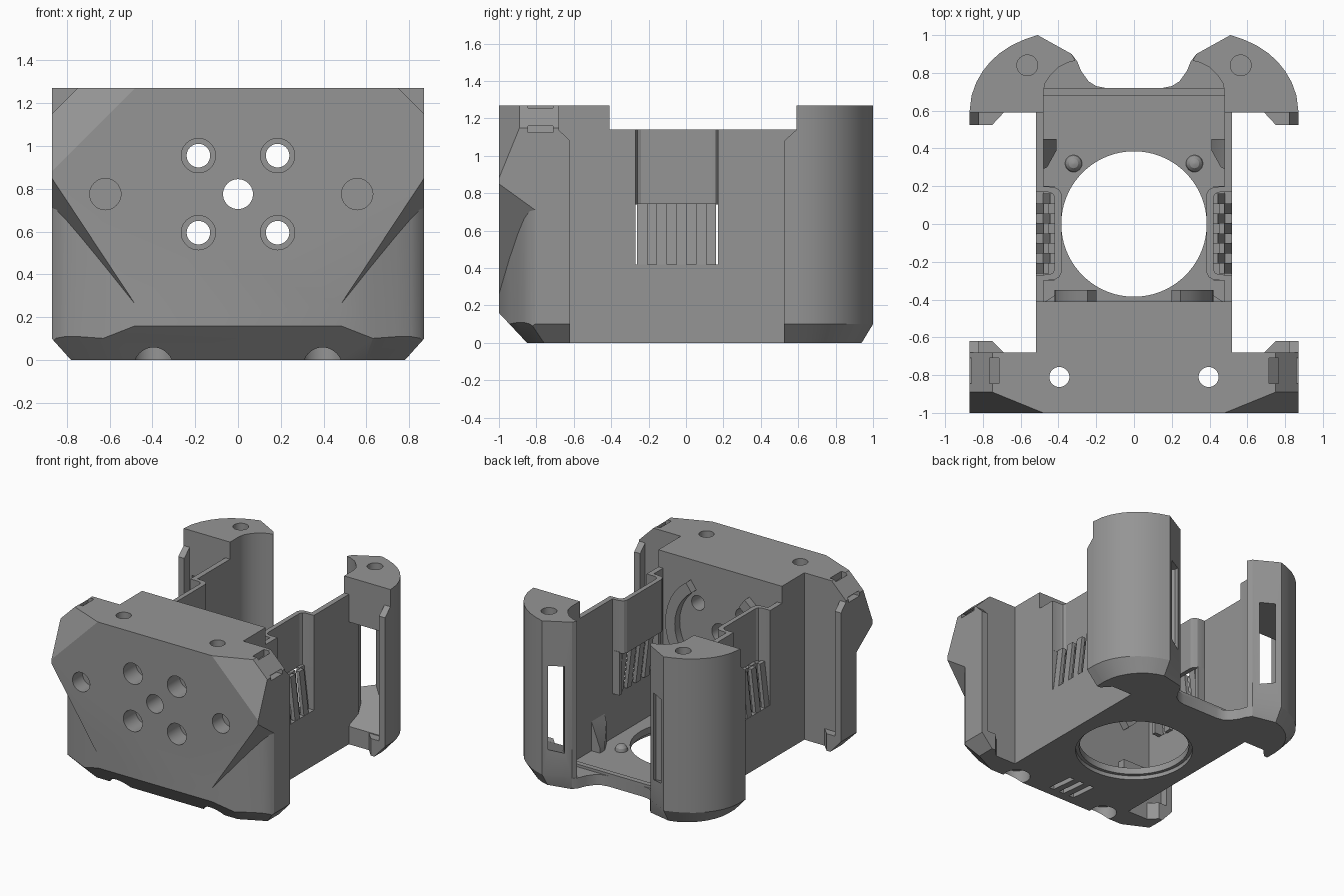
import bpy, bmesh, math
from mathutils import Vector, Matrix

if "Cube" in bpy.data.objects:
    bpy.data.objects.remove(bpy.data.objects["Cube"])

grey = bpy.data.materials.new("plain_grey")
grey.diffuse_color = (0.3, 0.3, 0.3, 1)
grey.use_nodes = True
grey.node_tree.nodes["Principled BSDF"].inputs["Base Color"].default_value = grey.diffuse_color


def fix_normals(bm):
    bmesh.ops.recalc_face_normals(bm, faces=bm.faces)
    if bm.calc_volume(signed=True) < 0:
        bmesh.ops.reverse_faces(bm, faces=bm.faces)


def link(name, me):
    ob = bpy.data.objects.new(name, me)
    bpy.context.collection.objects.link(ob)
    return ob


def add(name, bm):
    fix_normals(bm)
    me = bpy.data.meshes.new(name)
    bm.to_mesh(me)
    bm.free()
    me.materials.append(grey)
    return link(name, me)


def loft_bm(rings):
    bm = bmesh.new()
    vs = [[bm.verts.new(p) for p in r] for r in rings]
    n = len(vs[0])
    bm.faces.new(vs[0])
    bm.faces.new(vs[-1])
    for a, b in zip(vs, vs[1:]):
        for i in range(n):
            bm.faces.new((a[i], a[(i + 1) % n], b[(i + 1) % n], b[i]))
    fix_normals(bm)
    return bm


def loft(name, rings):
    return add(name, loft_bm(rings))


def prism(name, pts, z0, z1, s=1):
    return loft(name, [[(s * x, y, z) for x, y in pts] for z in (z0, z1)])


def box(name, x0, x1, y0, y1, z0, z1, s=1):
    return prism(name, [(x0, y0), (x1, y0), (x1, y1), (x0, y1)], z0, z1, s)


def rod(name, c, r, a, b, axis, n=40):
    """Cylinder from a to b along axis, centred on c in the other two."""
    rings = []
    for t in (a, b):
        ring = []
        for i in range(n):
            u = c[0] + r * math.cos(2 * math.pi * i / n)
            v = c[1] + r * math.sin(2 * math.pi * i / n)
            ring.append((u, t, v) if axis == 'y' else (u, v, t))
        rings.append(ring)
    return loft(name, rings)


def cut(ob, cutters):
    for c in cutters:
        m = ob.modifiers.new("cut", 'BOOLEAN')
        m.operation, m.solver, m.object = 'DIFFERENCE', 'EXACT', c
    dg = bpy.context.evaluated_depsgraph_get()
    me = bpy.data.meshes.new_from_object(ob.evaluated_get(dg))
    ob.modifiers.clear()
    ob.data = me
    for c in cutters:
        bpy.data.objects.remove(c)


# Front block: T-shaped plan, trimmed by chamfer planes
half = [(0.87, -1), (0.87, -0.68), (0.52, -0.68), (0.52, -0.41)]
plan = half + [(-x, y) for x, y in reversed(half)]
bm = loft_bm([[(x, y, z) for x, y in plan] for z in (0, 1.27)])
planes = [((0, -1, 0.16), (0, -0.16, -0.15))]
for s in (1, -1):
    planes += [((s * 0.87, 0, 0.1), (s * 0.1, 0, -0.09)),
               ((s * 0.75, -0.885, 0.1), (s * 0.44, -0.9, -1)),
               ((s * 0.75, 0, 1.27), (s, 0, 1)),
               ((s * 0.48, -1, 1.27), (s * 0.0429, -0.1053, 0.0429))]
for co, no in planes:
    bmesh.ops.bisect_plane(bm, geom=bm.verts[:] + bm.edges[:] + bm.faces[:], dist=1e-5,
                           plane_co=co, plane_no=Vector(no).normalized(), clear_outer=True)
    bmesh.ops.holes_fill(bm, edges=[e for e in bm.edges if e.is_boundary])
block = add("front_block", bm)

cutters = [rod("c", (0, 0.775), 0.07, -1.1, -0.3, 'y')]
for x in (-0.185, 0.185):
    for z in (0.595, 0.955):
        cutters += [rod("c", (x, z), 0.055, -1.1, -0.3, 'y'),
                    rod("c", (x, z), 0.08, -1.1, -0.85, 'y')]
for x in (-0.62, 0.557):
    cutters.append(rod("c", (x, 0.775), 0.073, -1.1, -0.88, 'y'))
corner = [(0.48, -1), (0.63, -0.945), (0.74, -0.9), (0.81, -0.866), (0.85, -0.838),
          (0.875, -0.80), (0.92, -0.75), (0.92, -1.1), (0.48, -1.1)]
strap = [(0.715, 1.3), (0.765, 1.3), (0.765, 1.23), (0.835, 1.16), (0.9, 1.16),
         (0.9, 1.125), (0.82, 1.125), (0.715, 1.22)]
for s in (1, -1):
    # Rounded lower corners under the sloping cheek
    cutters.append(loft("c", [[(s * x, y, -0.1) for x, y in corner],
                              [(s * x, y, 0.26 + (x - 0.48) * 1.513 - (y + 1) * 0.722)
                               for x, y in corner]]))
    # Vertical screw holes with counterbores, strap tunnels under the top chamfer
    cutters += [rod("c", (s * 0.395, -0.81), 0.053, -0.1, 1.4, 'z'),
                rod("c", (s * 0.395, -0.81), 0.095, -0.1, 0.1, 'z'),
                loft("c", [[(s * x, y, z) for x, z in strap] for y in (-0.845, -0.71)])]
# Vent grooves underneath
for x in (-0.09, 0, 0.09):
    cutters.append(prism("c", [(x - 0.01, -0.78), (x + 0.03, -0.78),
                               (x + 0.01, -0.58), (x - 0.03, -0.58)], -0.1, 0.04))
cut(block, cutters)

# Floor with round opening and a scalloped rear edge
half = [(0.52, -0.42), (0.52, 0.72), (0.4, 0.86), (0.33, 0.9), (0.30, 0.86),
        (0.28, 0.81), (0.24, 0.755), (0.2, 0.73), (0.15, 0.72)]
floor = prism("floor", half + [(-x, y) for x, y in reversed(half)], 0, 0.08)
cut(floor, [rod("c", (0, 0), 0.385, -0.1, 0.2, 'z', 72),
            rod("c", (0, 0), 0.41, -0.1, 0.03, 'z', 72)])
box("floor_rear_lip", -0.48, 0.48, 0.68, 0.72, 0.07, 0.1)

# Rear pillars: bottom chamfer, diagonal window with a ramped sill, screw hole
arc = [(0.87, 0.6), (0.86, 0.68), (0.835, 0.75), (0.80, 0.81), (0.76, 0.86),
       (0.71, 0.905), (0.65, 0.945), (0.58, 0.977), (0.51, 1.0)]
pillar = arc + [(0.33, 0.9), (0.31, 0.865), (0.35, 0.855), (0.40, 0.83), (0.44, 0.79),
                (0.47, 0.745), (0.48, 0.70), (0.48, 0.59), (0.87, 0.59)]
window = [(0.375, 0.97), (0.375, 0.895), (0.42, 0.865), (0.47, 0.81), (0.515, 0.71),
          (0.515, 0.55), (0.80, 0.55), (0.80, 0.66), (0.66, 0.80), (0.455, 1.0)]


def tuck(x, y):
    """Pull the outer plan points in for the bottom chamfer."""
    return (0.55 + (x - 0.55) * 0.72 if x > 0.55 else x,
            0.62 + (y - 0.62) * 0.84 if y > 0.62 and x > 0.5 else y)


right = loft("right_rear_pillar", [[(*tuck(x, y), 0) for x, y in pillar],
                                   [(x, y, 0.1) for x, y in pillar],
                                   [(x, y, 1.27) for x, y in pillar]])
cut(right, [loft("c", [[(x, y, 0.26 + (y - 0.9) * 0.4) for x, y in window],
                       [(x, y, 0.93) for x, y in window]]),
            rod("c", (0.565, 0.84), 0.055, 1.0, 1.4, 'z')])
mirrored = right.data.copy()
mirrored.transform(Matrix.Scale(-1, 4, (1, 0, 0)))
mirrored.flip_normals()
link("left_rear_pillar", mirrored)

for s, side in ((1, "right"), (-1, "left")):
    # Thin facing flanges on pillar and front block, with a wider hook at the foot
    for nm, y0, y1 in (("rear", 0.60, 0.525), ("front", -0.69, -0.62)):
        xs = [(0.82, y0), (0.82, y1), (0.87, y1), (0.87, y0)]
        loft(f"{side}_{nm}_flange",
             [[(s * x, y, 0.1) for x, y in xs],
              [(s * x, y, 1.08) for x, y in xs],
              [(s * x, y0 + (y - y0) * 0.05, 1.145) for x, y in xs]])
        xs = [(0.68, y0), (0.75, y1), (0.87, y1), (0.87, y0)]
        loft(f"{side}_{nm}_hook",
             [[(s * min(x, 0.78), y, 0) for x, y in xs],
              [(s * x, y, 0.1) for x, y in xs],
              [(s * x, y, 0.13) for x, y in xs]])

    # Side wall: flat parts around the recess
    box(side + "_wall_front", 0.48, 0.52, -0.42, -0.27, 0, 1.14, s)
    box(side + "_wall_rear", 0.48, 0.52, 0.17, 0.60, 0, 1.14, s)
    box(side + "_wall_sill", 0.48, 0.52, -0.27, 0.17, 0, 0.42, s)
    # Recess panel with rounded bends
    panel = [(0.52, -0.27), (0.45, -0.268), (0.43, -0.26), (0.42, -0.24), (0.42, 0.14),
             (0.43, 0.16), (0.45, 0.168), (0.52, 0.17), (0.50, 0.195), (0.48, 0.20),
             (0.42, 0.195), (0.395, 0.18), (0.385, 0.16), (0.385, -0.26), (0.395, -0.28),
             (0.42, -0.295), (0.48, -0.30), (0.50, -0.295)]
    prism(side + "_recess_panel", panel, 0.74, 1.14, s)
    for nm, y0, y1 in (("front", -0.30, -0.27), ("rear", 0.17, 0.20)):
        box(f"{side}_recess_jamb_{nm}", 0.42, 0.515, y0, y1, 0.42, 0.75, s)
    # Leaning louvre slats in two staggered rows
    for i in range(8):
        y = -0.234 + i * 0.0525
        shift = -0.035 if i % 2 else 0
        loft(f"{side}_louvre_{i + 1}",
             [[(s * (cx + shift + dx), y + dy, z) for dx, dy in
               ((-0.014, -0.028), (0.014, -0.028), (0.014, 0.028), (-0.014, 0.028))]
              for cx, z in ((0.505, 0.41), (0.465, 0.745))])

    # Curved rib on the inner face of the front block, gusset at its foot
    rib = []
    for r, rng in ((0.42, range(13)), (0.34, range(12, -1, -1))):
        for k in rng:
            a = math.radians(-54 + k * 108 / 12)
            rib.append((s * r * math.cos(a), 0.775 + r * math.sin(a)))
    loft(side + "_inner_rib", [[(x, y, z) for x, z in rib] for y in (-0.42, -0.35)])
    prism(side + "_floor_gusset", [(0.485, -0.42), (0.38, -0.35), (0.2, -0.35), (0.2, -0.42)],
          0.07, 0.16, s)

    # Domed locating pin and small sloped clip on the floor
    loft(side + "_floor_pin",
         [[(s * 0.32 + r * math.cos(k * math.pi / 12), 0.32 + r * math.sin(k * math.pi / 12), z)
           for k in range(24)]
          for r, z in ((0.045, 0.07), (0.045, 0.085), (0.039, 0.105), (0.025, 0.12), (0.006, 0.126))])
    clip = [(0.485, 0.29), (0.46, 0.30), (0.41, 0.39), (0.41, 0.45), (0.485, 0.45)]
    loft(side + "_floor_clip", [[(s * x, y, 0.07) for x, y in clip],
                                [(s * x, y, 0.12 + (x - 0.41) * 2.6) for x, y in clip]])

# Smooth the curved surfaces, keep hard edges
bpy.ops.object.select_all(action='SELECT')
bpy.context.view_layer.objects.active = block
bpy.ops.object.shade_smooth_by_angle(angle=math.radians(25))
